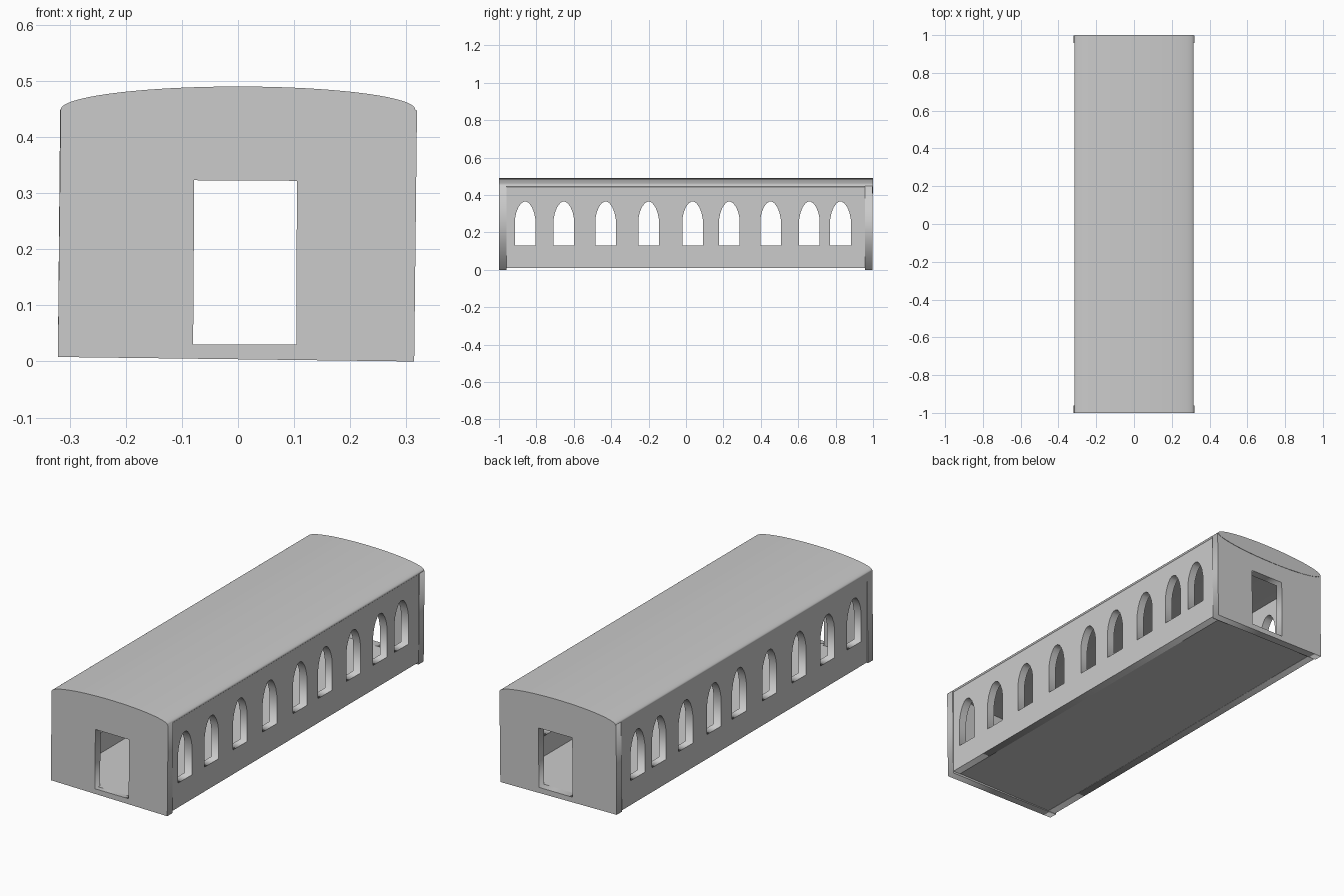
import bpy, math

if "Cube" in bpy.data.objects:
    bpy.data.objects.remove(bpy.data.objects["Cube"])

# one plain colour
grey = bpy.data.materials.new("light_grey")
grey.diffuse_color = (0.6, 0.6, 0.6, 1)
grey.use_nodes = True
grey.node_tree.nodes["Principled BSDF"].inputs["Base Color"].default_value = grey.diffuse_color


def panel(name, outline, holes, thick, loc, rot):
    """Flat wall with openings: filled 2D curve, extruded, turned to mesh."""
    cu = bpy.data.curves.new(name, 'CURVE')
    cu.dimensions = '2D'
    cu.fill_mode = 'BOTH'
    cu.extrude = thick / 2
    for pts in [outline] + holes:
        sp = cu.splines.new('POLY')
        sp.points.add(len(pts) - 1)
        for p, (x, y) in zip(sp.points, pts):
            p.co = (x, y, 0, 1)
        sp.use_cyclic_u = True
    ob = bpy.data.objects.new(name, cu)
    bpy.context.collection.objects.link(ob)
    ob.location = loc
    ob.rotation_euler = rot
    bpy.ops.object.select_all(action='DESELECT')
    ob.select_set(True)
    bpy.context.view_layer.objects.active = ob
    bpy.ops.object.convert(target='MESH')
    ob = bpy.context.view_layer.objects.active
    ob.data.materials.clear()
    ob.data.materials.append(grey)
    return ob


# arched window outline around a centre
HALF = [(0.055, 0.13), (0.055, 0.27), (0.048, 0.305), (0.036, 0.335),
        (0.02, 0.357), (0.007, 0.364)]


def window(c):
    return ([(c + x, z) for x, z in HALF]
            + [(c - x, z) for x, z in reversed(HALF)])


T = 0.04
R90 = math.pi / 2
RX, RZ, ZC = 0.316, 0.041, 0.449      # roof ellipse

# side walls, nine windows each
windows = [window(c) for c in
           (-0.86, -0.653, -0.43, -0.2, 0.035, 0.232, 0.452, 0.66, 0.826)]
side = [(-0.985, 0.01), (0.985, 0.01), (0.985, 0.447), (-0.985, 0.447)]
for name, x in (("right_wall", 0.313 - T / 2), ("left_wall", -0.315 + T / 2)):
    panel(name, side, windows, T, (x, 0, 0), (R90, 0, R90))

# end walls with doorways; the front one rises into the roof curve
door = [(-0.08, 0.03), (0.104, 0.03), (0.105, 0.322), (-0.078, 0.323)]
base = [(-0.321, 0.008), (0.314, 0.0), (0.319, 0.447)]
arc = [(RX * math.cos(a), ZC + RZ * math.sin(a))
       for a in (math.pi * i / 48 for i in range(49))]
panel("front_wall", base + arc, [door], T, (0, -1 + T / 2, 0), (R90, 0, 0))
panel("back_wall", base + [(-0.317, 0.449)], [door], T,
      (0, 0.998 - T / 2, 0), (R90, 0, 0))

# floor slab
bpy.ops.mesh.primitive_cube_add(size=1, location=(-0.001, 0, 0.0205))
floor = bpy.context.object
floor.name = "floor"
floor.scale = (0.61, 1.95, 0.019)
floor.data.materials.append(grey)

# roof: flattened barrel
bpy.ops.mesh.primitive_cylinder_add(vertices=96, radius=1, depth=1,
                                    location=(0, 0.001, ZC),
                                    rotation=(R90, 0, 0))
roof = bpy.context.object
roof.name = "barrel_roof"
roof.scale = (RX, RZ, 1.998)
bpy.ops.object.transform_apply(location=False, rotation=True, scale=True)
roof.data.materials.append(grey)
bpy.ops.object.shade_smooth_by_angle(angle=math.radians(35))
